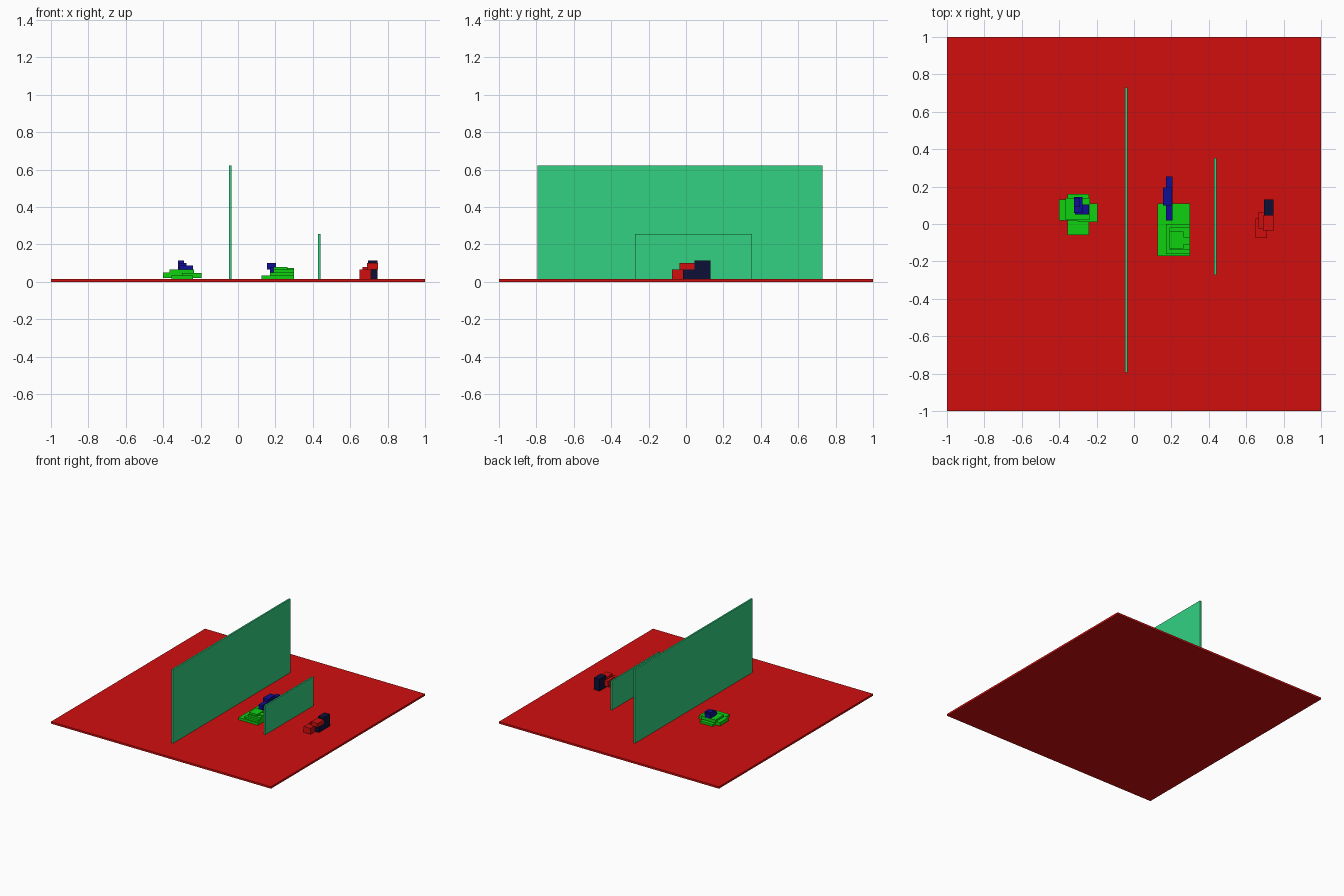
import bpy
import bmesh
from mathutils import Vector

cube = bpy.data.objects.get("Cube")
if cube:
    bpy.data.objects.remove(cube, do_unlink=True)


def material(name, rgb):
    mat = bpy.data.materials.new(name)
    mat.use_nodes = True
    color = (*rgb, 1.0)
    mat.diffuse_color = color
    mat.node_tree.nodes["Principled BSDF"].inputs["Base Color"].default_value = color
    return mat


RED = material("red", (0.64, 0.0045, 0.0045))
GREEN = material("bright green", (0.005, 0.64, 0.005))
TEAL = material("sea green", (0.032, 0.64, 0.225))
BLUE = material("blue", (0.005, 0.005, 0.30))
NAVY = material("dark navy", (0.004, 0.005, 0.037))


def blocks(name, mat, boxes):
    """One object from boxes given as (x0, x1, y0, y1, z0, z1)."""
    bm = bmesh.new()
    for x0, x1, y0, y1, z0, z1 in boxes:
        verts = bmesh.ops.create_cube(bm, size=1.0)["verts"]
        bmesh.ops.scale(bm, verts=verts, vec=Vector((x1 - x0, y1 - y0, z1 - z0)))
        bmesh.ops.translate(bm, verts=verts,
                            vec=Vector(((x0 + x1) / 2, (y0 + y1) / 2, (z0 + z1) / 2)))
    mesh = bpy.data.meshes.new(name)
    bm.to_mesh(mesh)
    bm.free()
    mesh.materials.append(mat)
    obj = bpy.data.objects.new(name, mesh)
    bpy.context.collection.objects.link(obj)
    return obj


F = 0.016  # floor top

# Floor and the two dividing walls
blocks("floor", RED, [(-1, 1, -1, 1, 0, F)])
blocks("large_wall", TEAL, [(-0.049, -0.036, -0.795, 0.73, F, 0.622)])
blocks("small_wall", TEAL, [(0.428, 0.440, -0.272, 0.352, F, 0.255)])

# Right-hand mound: crossed slabs with a stepped blue cap
blocks("mound_slabs", GREEN, [
    (-0.355, -0.240, -0.06, 0.16, F, 0.034),
    (-0.400, -0.235, 0.02, 0.13, 0.022, 0.050),
    (-0.300, -0.195, 0.01, 0.11, 0.020, 0.047),
    (-0.365, -0.235, 0.025, 0.14, 0.040, 0.066),
])
blocks("mound_cap", BLUE, [
    (-0.315, -0.240, 0.05, 0.105, 0.066, 0.088),
    (-0.320, -0.275, 0.06, 0.145, 0.066, 0.100),
    (-0.320, -0.290, 0.09, 0.140, 0.088, 0.114),
])

# Middle terrace: wide base, stepped slabs and a blue ridge
blocks("terrace_slabs", GREEN, [
    (0.125, 0.300, -0.17, 0.11, F, 0.035),
    (0.170, 0.300, -0.16, 0.00, 0.035, 0.050),
    (0.190, 0.300, -0.14, -0.02, 0.050, 0.066),
    (0.190, 0.265, -0.13, -0.04, 0.066, 0.080),
    (0.230, 0.300, -0.11, -0.07, 0.050, 0.075),
])
blocks("terrace_ridge", BLUE, [
    (0.172, 0.205, 0.02, 0.255, 0.035, 0.080),
    (0.155, 0.202, 0.10, 0.195, 0.066, 0.100),
])

# Left-hand pile: red stepped blocks against a navy block
blocks("pile_steps", RED, [
    (0.650, 0.712, -0.075, 0.03, F, 0.066),
    (0.665, 0.712, -0.025, 0.065, 0.034, 0.080),
    (0.690, 0.748, -0.034, 0.045, 0.067, 0.100),
])
blocks("pile_block", NAVY, [
    (0.712, 0.745, -0.015, 0.125, F, 0.070),
    (0.695, 0.745, 0.045, 0.130, F, 0.114),
])
